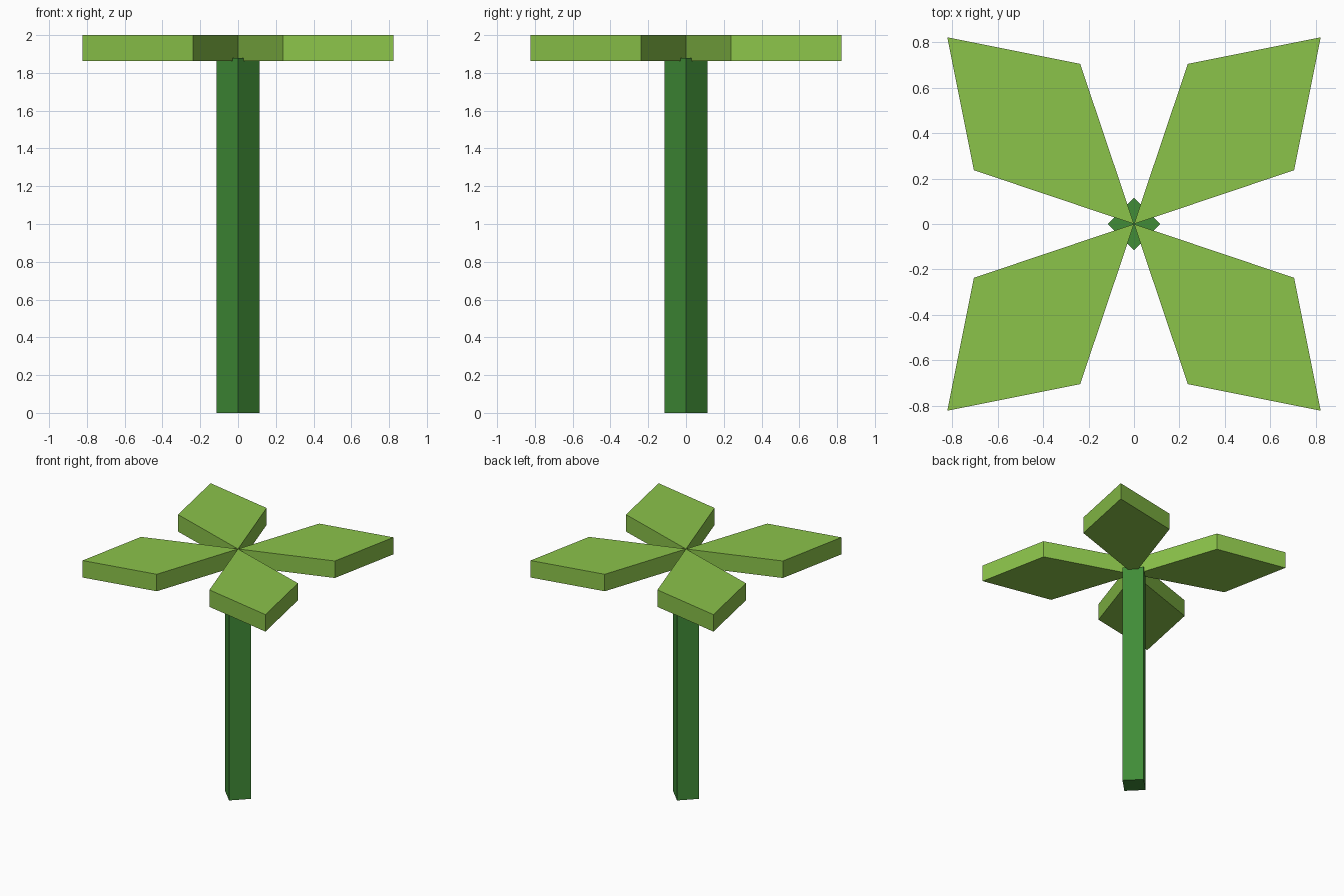
import bpy, bmesh, math
from mathutils import Matrix

cube = bpy.data.objects.get("Cube")
if cube:
    bpy.data.objects.remove(cube, do_unlink=True)


def make_material(name, rgb):
    mat = bpy.data.materials.new(name)
    mat.use_nodes = True
    mat.diffuse_color = (*rgb, 1)
    mat.node_tree.nodes["Principled BSDF"].inputs["Base Color"].default_value = (*rgb, 1)
    return mat


def make_prism(name, outline, bottom, top, mat, turn=0):
    """Extrude a flat outline upward and turn it about the z axis."""
    bm = bmesh.new()
    base = bm.faces.new([bm.verts.new((x, y, bottom)) for x, y in outline])
    result = bmesh.ops.extrude_face_region(bm, geom=[base], use_keep_orig=True)
    raised = [v for v in result["geom"] if isinstance(v, bmesh.types.BMVert)]
    bmesh.ops.translate(bm, verts=raised, vec=(0, 0, top - bottom))
    bmesh.ops.rotate(bm, verts=bm.verts, matrix=Matrix.Rotation(turn, 3, "Z"))
    bmesh.ops.recalc_face_normals(bm, faces=bm.faces)
    mesh = bpy.data.meshes.new(name)
    bm.to_mesh(mesh)
    bm.free()
    mesh.materials.append(mat)
    obj = bpy.data.objects.new(name, mesh)
    bpy.context.collection.objects.link(obj)
    return obj


leaf_green = make_material("leaf green", (0.258, 0.546, 0.068))
stem_green = make_material("stem green", (0.052, 0.262, 0.038))

# Square stem, set corner-on to the front
r = 0.115
make_prism("stem", [(r, 0), (0, r), (-r, 0), (0, -r)], 0, 1.88, stem_green)

# Four kite-shaped leaves meeting at the centre
kite = [(0, 0), (0.705, 0.237), (0.822, 0.822), (0.237, 0.705)]
sides = ["back_left", "back_right", "front_right", "front_left"]
for i, side in enumerate(sides):
    make_prism("leaf_" + side, kite, 1.862, 2.0, leaf_green, i * math.pi / 2)
